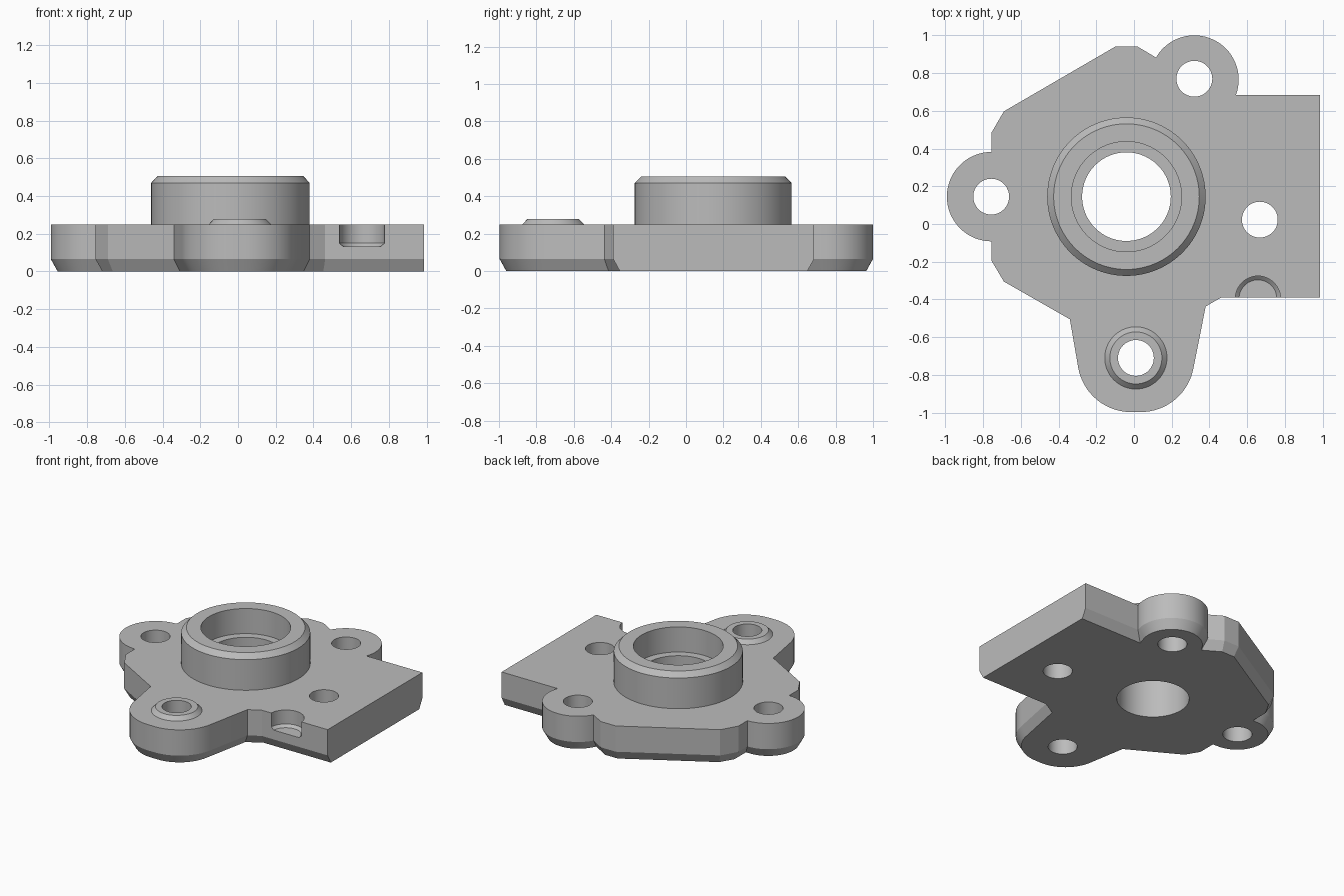
import bpy
import bmesh
from math import sin, cos, radians, pi
from mathutils import Vector

cube = bpy.data.objects.get("Cube")
if cube:
    bpy.data.objects.remove(cube, do_unlink=True)

grey = bpy.data.materials.new("machined grey")
grey.use_nodes = True
grey.diffuse_color = (0.5, 0.5, 0.5, 1)
grey.node_tree.nodes["Principled BSDF"].inputs["Base Color"].default_value = (0.5, 0.5, 0.5, 1)


def finish(name, bm):
    bmesh.ops.recalc_face_normals(bm, faces=bm.faces[:])
    mesh = bpy.data.meshes.new(name)
    bm.to_mesh(mesh)
    bm.free()
    mesh.materials.append(grey)
    ob = bpy.data.objects.new(name, mesh)
    bpy.context.collection.objects.link(ob)
    return ob


def skin(name, loops):
    """Closed solid through stacked loops of equal length."""
    bm = bmesh.new()
    rings = [[bm.verts.new(p) for p in loop] for loop in loops]
    n = len(rings[0])
    for a, b in zip(rings, rings[1:]):
        for i in range(n):
            j = (i + 1) % n
            bm.faces.new((a[i], a[j], b[j], b[i]))
    bm.faces.new(rings[0])
    bm.faces.new(rings[-1])
    return finish(name, bm)


def turned(name, x, y, profile, n=72):
    """Solid of revolution from (radius, height) pairs."""
    return skin(name, [[(x + r * cos(2 * pi * i / n), y + r * sin(2 * pi * i / n), z)
                        for i in range(n)] for r, z in profile])


def arc(x, y, r, a0, a1, n):
    angles = [radians(a0 + (a1 - a0) * i / n) for i in range(n + 1)]
    return [(x + r * cos(a), y + r * sin(a)) for a in angles]


def inset(points, d):
    """Move every side inward by d, except the machined right-hand end."""
    pts = [Vector(p) for p in points]
    lines = []
    for i, p in enumerate(pts):
        e = (pts[(i + 1) % len(pts)] - p).normalized()
        nrm = Vector((-e.y, e.x))
        lines.append((nrm, nrm.dot(p) + (0 if nrm.x < -0.999 and p.x > 0.9 else d)))
    out = []
    for i, p in enumerate(pts):
        (n1, c1), (n2, c2) = lines[i - 1], lines[i]
        det = n1.cross(n2)
        if abs(det) < 0.001:
            out.append(p + n2 * d)
        else:
            out.append(Vector((c1 * n2.y - c2 * n1.y, n1.x * c2 - n2.x * c1)) / det)
    return out


def combine(target, tool, operation):
    mod = target.modifiers.new(operation.lower(), 'BOOLEAN')
    mod.operation = operation
    mod.solver = 'EXACT'
    mod.object = tool
    bpy.context.view_layer.objects.active = target
    bpy.ops.object.modifier_apply(modifier=mod.name)
    bpy.data.objects.remove(tool, do_unlink=True)


# Plate outline, counter-clockwise, with three mounting ears
outline = [(0.985, -0.39), (0.985, 0.685)]
outline += arc(0.32, 0.765, 0.235, -20, 150, 32)
outline += [(0.02, 0.94), (-0.10, 0.94), (-0.69, 0.597), (-0.755, 0.485)]
outline += arc(-0.755, 0.145, 0.237, 90, 270, 34)
outline += [(-0.755, -0.195), (-0.69, -0.305), (-0.34, -0.505)]
outline += arc(-0.015, -0.712, 0.285, 190, 270, 16)
outline += arc(0.035, -0.712, 0.285, 270, 350, 16)
outline += [(0.38, -0.437), (0.462, -0.39)]

# Plate with a chamfered lower edge
top = 0.25
body = skin("flange_plate", [
    [(p.x, p.y, 0) for p in inset(outline, 0.036)],
    [(x, y, 0.065) for x, y in outline],
    [(x, y, top) for x, y in outline]])

# Central hub and the raised seat on the front ear
hub = (-0.04, 0.145)
front_ear = (0.01, -0.71)
combine(body, turned("hub", *hub, [(0.42, 0.1), (0.42, 0.47), (0.386, 0.505)], 96), 'UNION')
combine(body, turned("front_seat", *front_ear, [(0.165, 0.1), (0.165, top), (0.138, 0.278)]), 'UNION')

# Stepped hub bore
combine(body, turned("bore_cutter", *hub, [(0.235, -0.1), (0.235, 0.325), (0.292, 0.325), (0.292, 0.6)], 96),
        'DIFFERENCE')

# Bolt holes
for x, y in [front_ear, (0.32, 0.77), (-0.757, 0.145), (0.667, 0.023)]:
    combine(body, turned("hole_cutter", x, y, [(0.095, -0.1), (0.095, 0.6)], 48), 'DIFFERENCE')

# Half-round pocket in the front edge
combine(body, turned("pocket_cutter", 0.657, -0.396, [(0.1, 0.132), (0.12, 0.15), (0.12, 0.4)], 48),
        'DIFFERENCE')

bpy.ops.object.select_all(action='DESELECT')
body.select_set(True)
bpy.context.view_layer.objects.active = body
bpy.ops.object.shade_smooth_by_angle(angle=radians(25))
